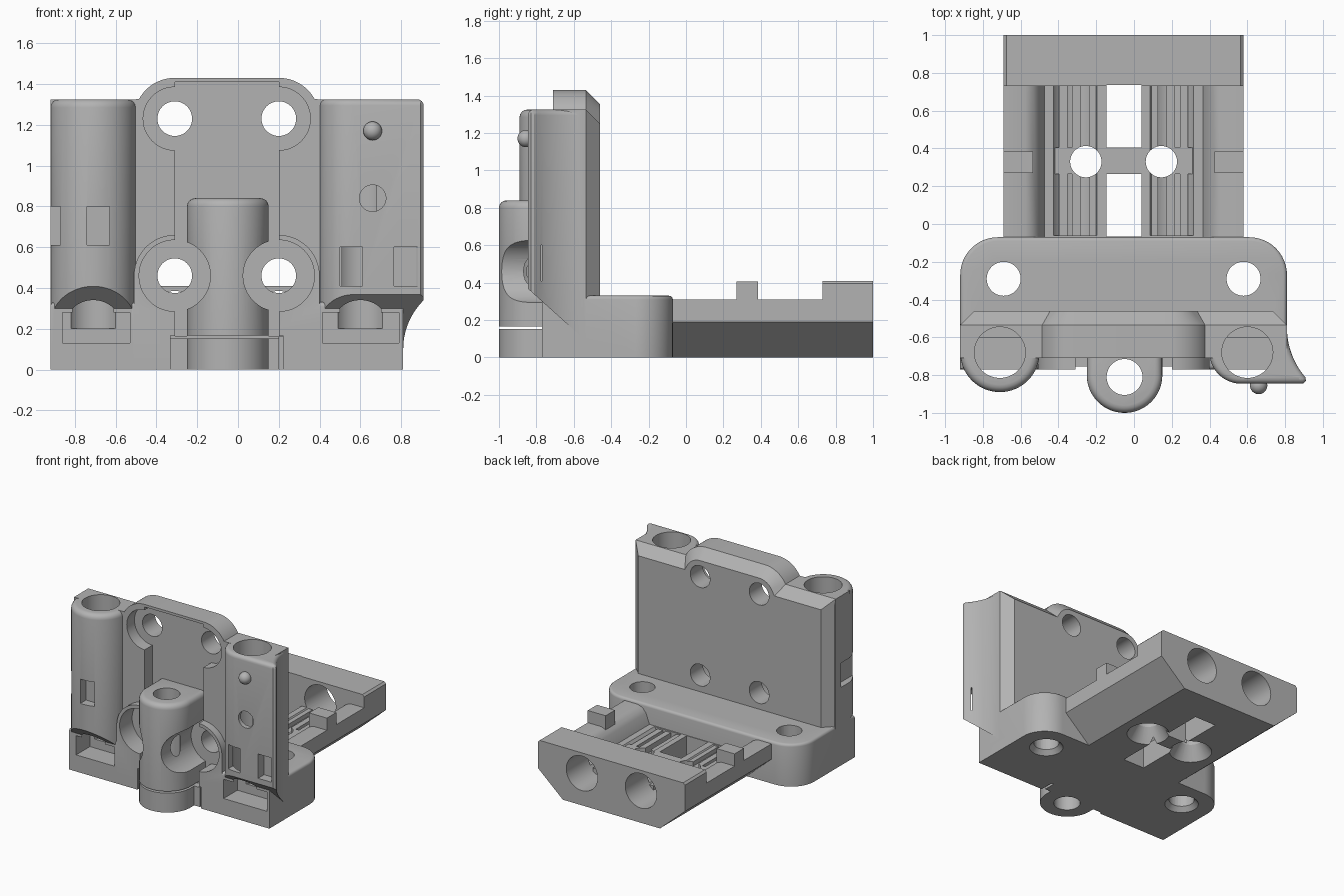
import bpy, bmesh, math
from mathutils import Vector

cube = bpy.data.objects.get("Cube")
if cube:
    bpy.data.objects.remove(cube)

grey = bpy.data.materials.new("mid grey plastic")
grey.use_nodes = True
COLOUR = (0.45, 0.45, 0.45, 1)
grey.diffuse_color = COLOUR
grey.node_tree.nodes["Principled BSDF"].inputs["Base Color"].default_value = COLOUR


def finish(name, bm):
    bmesh.ops.recalc_face_normals(bm, faces=bm.faces)
    mesh = bpy.data.meshes.new(name)
    bm.to_mesh(mesh)
    bm.free()
    mesh.materials.append(grey)
    ob = bpy.data.objects.new(name, mesh)
    bpy.context.collection.objects.link(ob)
    return ob


def place(axis, p, t):
    return {"x": (t, p[0], p[1]), "y": (p[0], t, p[1]), "z": (p[0], p[1], t)}[axis]


def prism(name, pts, axis, a, b, bevel=0, segs=1):
    """Extrude a 2D outline along an axis, optionally bevelling the far rim."""
    bm = bmesh.new()
    lo = [bm.verts.new(place(axis, p, a)) for p in pts]
    hi = [bm.verts.new(place(axis, p, b)) for p in pts]
    bm.faces.new(lo)
    cap = bm.faces.new(hi)
    for i in range(len(pts)):
        j = (i + 1) % len(pts)
        bm.faces.new((lo[i], lo[j], hi[j], hi[i]))
    bmesh.ops.recalc_face_normals(bm, faces=bm.faces)
    if bevel:
        bmesh.ops.bevel(bm, geom=list(cap.edges), offset=bevel, segments=segs,
                        profile=0.5, affect="EDGES", clamp_overlap=False)
    return finish(name, bm)


def box(name, x0, x1, y0, y1, z0, z1):
    return prism(name, [(x0, y0), (x1, y0), (x1, y1), (x0, y1)], "z", z0, z1)


def arc(cx, cy, r, a0, a1, n=12):
    return [(cx + r * math.cos(math.radians(a0 + (a1 - a0) * i / n)),
             cy + r * math.sin(math.radians(a0 + (a1 - a0) * i / n))) for i in range(n + 1)]


def rod(name, c, r, axis, a, b, r2=None):
    """Cylinder or cone along an axis."""
    n = 48
    bm = bmesh.new()
    rings = []
    for t, rad in ((a, r), (b, r2 or r)):
        rings.append([bm.verts.new(place(axis, p, t)) for p in arc(*c, rad, 0, 360, n)[:n]])
        bm.faces.new(rings[-1])
    for i in range(n):
        j = (i + 1) % n
        bm.faces.new((rings[0][i], rings[0][j], rings[1][j], rings[1][i]))
    return finish(name, bm)


def combine(ob, others, op):
    for other in others:
        mod = ob.modifiers.new("bool", "BOOLEAN")
        mod.operation, mod.solver, mod.object = op, "EXACT", other
        bpy.context.view_layer.objects.active = ob
        bpy.ops.object.modifier_apply(modifier=mod.name)
        bpy.data.objects.remove(other)


def add(ob, *others):
    combine(ob, others, "UNION")


def cut(ob, *others):
    combine(ob, others, "DIFFERENCE")


HX = (-0.31, 0.2)       # mounting hole columns
LOW, HIGH = 0.46, 1.23  # mounting hole heights
MID = -0.055            # tray centre line

# Base foot with rounded rear corners
foot = [(-0.92, -0.77), (0.81, -0.77)] + arc(0.61, -0.27, 0.2, 0, 90) + arc(-0.72, -0.27, 0.2, 90, 180)
housing = prism("housing", foot, "z", 0, 0.33, 0.02, 3)

# Upright plate with raised, chamfered crown
crown = [(-0.92, 0.1), (0.81, 0.1), (0.81, 1.325)]
crown += arc(HX[1], HIGH, 0.2, 28.4, 90) + arc(HX[0], HIGH, 0.2, 90, 151.6) + [(-0.92, 1.325)]
plate = prism("plate", crown, "y", -0.71, -0.46, 0.075)
boss = prism("boss", [(-0.51, 0.05), (0.4, 0.05)] + arc(HX[1], LOW, 0.2, 0, 90)
             + arc(HX[0], LOW, 0.2, 90, 180), "y", -0.77, -0.6)
add(housing, plate, boss)

# Front recess and its round seats
cut(housing, box("recess", *HX, -1.1, -0.615, 0.165, 1.41),
    *[rod("seat", (x, HIGH), 0.155, "y", -1.1, -0.615) for x in HX])

# Round column and flared column, sloped underneath
slope = [(-1.1, -0.1), (-1.1, 0.597), (-0.5, 0.057), (-0.5, -0.1)]
round_col = prism("round_column", [(-0.92, -0.53)] + arc(-0.71, -0.68, 0.21, 180, 360, 32)
                  + [(-0.5, -0.53)], "z", 0.02, 1.325, 0.04, 4)
flare = [(0.4, -0.53)] + arc(0.565, -0.68, 0.165, 180, 270) + [(0.895, -0.845), (0.91, -0.83)]
flare += arc(1.21, -0.55, 0.4, 221, 180, 10)
flare_col = prism("flared_column", flare, "z", 0.02, 1.325, 0.03, 4)
for col in (round_col, flare_col):
    cut(col, prism("slope", slope, "x", -1.2, 1.2))

# Front post with flattened nose
nose = [p for p in arc(-0.05, -0.8, 0.2, 180, 360, 40)]
nose = [(x, max(y, -1.0)) for x, y in nose]
nose = [(-0.25, -0.58)] + [((x + 0.05) * 1.0 - 0.05, -0.8 + (y + 0.8) * 1.0) for x, y in nose] + [(0.15, -0.58)]
post = prism("post", nose, "z", 0, 0.84, 0.04, 4)
add(housing, round_col, flare_col, post)

# Bores and mounting holes
cut(housing,
    *[rod("low_seat", (x, LOW), 0.175, "y", -1.1, -0.615) for x in HX],
    *[rod("bolt", (x, z), 0.085, "y", -1.2, 0) for x in HX for z in (LOW, HIGH)],
    *[rod("bore", (x, -0.68), 0.135, "z", 0.2, 1.5) for x in (-0.71, 0.6)],
    *[rod("foot_hole", (x, -0.29), 0.09, "z", -0.1, 0.5) for x in (-0.69, 0.58)],
    *[rod("foot_sink", (x, -0.29), 0.13, "z", -0.01, 0.04, 0.085) for x in (-0.69, 0.58)],
    rod("post_bore", (-0.05, -0.81), 0.095, "z", -0.1, 1),
    rod("dimple", (0.66, 0.84), 0.065, "y", -1, -0.79))

# Tie windows, foot pockets and the split below the post
cut(housing,
    box("window", -0.74, -0.63, -1, -0.82, 0.61, 0.8),
    box("window", -1, -0.87, -0.86, -0.6, 0.61, 0.8),
    box("window", 0.5, 0.61, -1, -0.78, 0.41, 0.6),
    box("window", 0.765, 0.88, -1, -0.77, 0.41, 0.6),
    box("pocket", -0.86, -0.53, -1, -0.6, 0.13, 0.28),
    box("pocket", 0.415, 0.79, -1, -0.6, 0.13, 0.28),
    box("split", -0.33, 0.22, -1.1, -0.7, 0.152, 0.166),
    box("split", 0.2, 0.22, -1.1, -0.66, -0.1, 0.16),
    box("split", -0.33, -0.25, -1.1, -0.755, -0.1, 0.16),
    box("split", 0.15, 0.21, -1.1, -0.755, -0.1, 0.16))

# Rear tray: dished cross-section, end block and side tabs
half = [(0.42, 0), (0.635, 0.19), (0.635, 0.31), (0.52, 0.31), (0.48, 0.295), (0.45, 0.26), (0.42, 0.18)]
dish = [(MID + x, z) for x, z in half] + [(MID - x, z) for x, z in reversed(half)]
tray = prism("tray", dish, "y", -0.09, 0.85)
end = half[:2] + [(0.635, 0.395), (0.62, 0.41)]
end_block = prism("end", [(MID + x, z) for x, z in end] + [(MID - x, z) for x, z in reversed(end)],
                  "y", 0.73, 1)
add(tray, end_block, *[box("tab", x, x + 0.155, 0.27, 0.385, 0.25, 0.405) for x in (-0.69, 0.425)])
cut(tray, *[rod("rod_bore", (x, 0.25), 0.135, "y", -0.06, 1.1) for x in HX],
    box("slot", -0.145, 0.04, 0.405, 0.735, -0.1, 0.5),
    box("slot", -0.145, 0.04, -0.065, 0.265, -0.1, 0.5))

# Cradle ribs and cross bridge
for side in (-1, 1):
    for off in (0.16, 0.25, 0.32):
        x = MID + side * off
        add(tray, *[box("rib", x - 0.022, x + 0.022, y0, y1, 0.05, 0.17)
                    for y0, y1 in ((-0.08, 0.265), (0.405, 0.74))])
add(tray, box("bridge", -0.42, 0.31, 0.265, 0.405, 0.05, 0.17))
for x in (-0.255, 0.145):
    cut(tray, rod("drain", (x, 0.33), 0.083, "z", -0.1, 0.5),
        rod("drain_sink", (x, 0.33), 0.155, "z", -0.005, 0.11, 0.08))

# Locating pip
bm = bmesh.new()
bmesh.ops.create_uvsphere(bm, u_segments=24, v_segments=14, radius=0.046)
bmesh.ops.translate(bm, verts=bm.verts, vec=Vector((0.66, -0.855, 1.17)))
pip = finish("locating_pip", bm)

for ob in (housing, tray, pip):
    bpy.ops.object.select_all(action="DESELECT")
    ob.select_set(True)
    bpy.context.view_layer.objects.active = ob
    bpy.ops.object.shade_smooth_by_angle(angle=math.radians(32))
